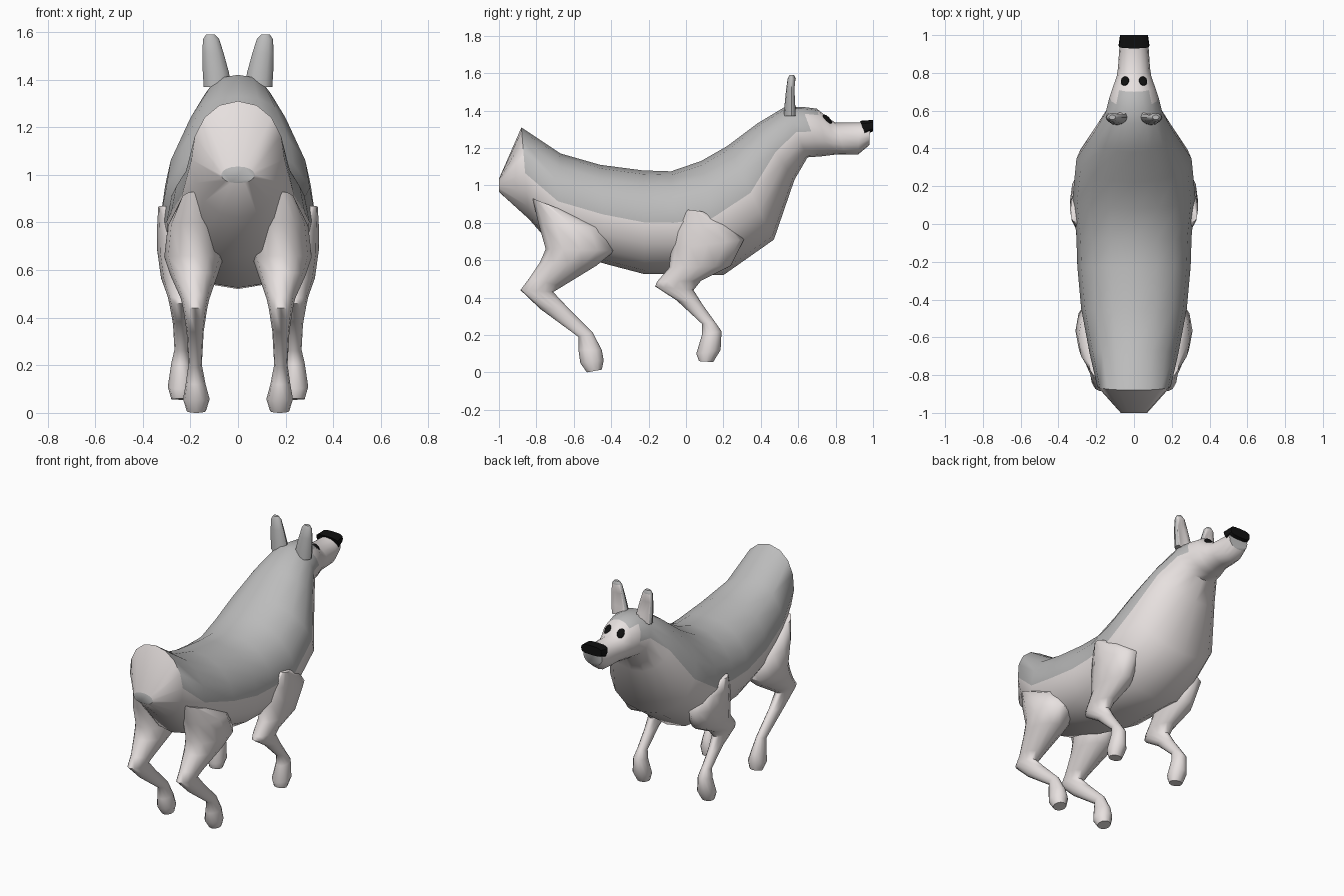
import bpy, bmesh
from math import cos, sin, pi, copysign
from mathutils import Vector, Matrix

if "Cube" in bpy.data.objects:
    bpy.data.objects.remove(bpy.data.objects["Cube"])


def material(name, c):
    m = bpy.data.materials.new(name)
    m.diffuse_color = (*c, 1)
    m.use_nodes = True
    m.node_tree.nodes["Principled BSDF"].inputs["Base Color"].default_value = m.diffuse_color
    return m


GREY = material("grey_fur", (0.5, 0.5, 0.5))
WHITE = material("white_fur", (0.8, 0.75, 0.74))
BLACK = material("black", (0.005, 0.005, 0.005))


def finish(name, bm, mats, angle=40):
    bmesh.ops.recalc_face_normals(bm, faces=bm.faces)
    me = bpy.data.meshes.new(name)
    bm.to_mesh(me)
    bm.free()
    for m in mats:
        me.materials.append(m)
    ob = bpy.data.objects.new(name, me)
    bpy.context.collection.objects.link(ob)
    bpy.ops.object.select_all(action='DESELECT')
    ob.select_set(True)
    bpy.context.view_layer.objects.active = ob
    bpy.ops.object.shade_smooth_by_angle(angle=angle * pi / 180)
    return ob


def loft(name, rings, mats, n=16, power=1.0, pick=lambda i, a: 0, angle=40):
    """Skin rings given as (centre, half axis u, half axis v); pick chooses the material."""
    bm = bmesh.new()
    rows = []
    for c, u, v in rings:
        row = []
        for k in range(n):
            a = 2 * pi * k / n
            cu = copysign(abs(cos(a)) ** power, cos(a))
            sv = copysign(abs(sin(a)) ** power, sin(a))
            row.append(bm.verts.new(c + u * cu + v * sv))
        rows.append(row)
    for i in range(len(rows) - 1):
        for k in range(n):
            j = (k + 1) % n
            f = bm.faces.new((rows[i][k], rows[i][j], rows[i + 1][j], rows[i + 1][k]))
            f.material_index = pick(i, (k + 0.5) * 2 * pi / n)
    bm.faces.new(rows[0])
    bm.faces.new(rows[-1])
    return finish(name, bm, mats, angle)


def side_rings(table, sign=1):
    """Rings from side outline pairs: y1, z1, y2, z2, half width, x centre."""
    out = []
    for y1, z1, y2, z2, w, x in table:
        p, q = Vector((x * sign, y1, z1)), Vector((x * sign, y2, z2))
        out.append(((p + q) / 2, (p - q) / 2, Vector((w, 0, 0))))
    return out


# Body, neck and head in one skin: top point, bottom point, half width
body = [(-1.0, 1.035, -1.0, 0.965, .07), (-.88, 1.31, -.84, .82, .195),
        (-.67, 1.17, -.70, .66, .235), (-.46, 1.11, -.43, .58, .28),
        (-.23, 1.08, -.22, .525, .30), (-.08, 1.075, -.05, .525, .305),
        (.08, 1.13, .20, .52, .325), (.22, 1.21, .47, .71, .305),
        (.38, 1.33, .58, 1.03, .215), (.53, 1.42, .65, 1.15, .15),
        (.62, 1.42, .72, 1.155, .13), (.70, 1.41, .76, 1.16, .11),
        (.76, 1.36, .80, 1.165, .092), (.80, 1.335, .85, 1.165, .085),
        (.93, 1.335, .92, 1.165, .078), (.985, 1.335, .98, 1.215, .07)]


def coat(i, a):
    # Grey saddle over the upper half, narrowing to a cap on the forehead
    h = cos(a)
    if 1 <= i <= 9:
        return 0 if h > 0 else 1
    return 0 if i == 10 and h > 0.75 else 1


loft("body", side_rings([(*r, 0) for r in body]), [GREY, WHITE], 16, 0.95, coat, 50)

# Legs: back and front outline points, half width, x centre
hind = [(-.82, .93, -.64, .86, .06, .18), (-.79, .80, -.43, .77, .11, .185),
        (-.75, .66, -.38, .65, .125, .185), (-.78, .59, -.48, .57, .10, .185),
        (-.84, .50, -.66, .46, .06, .18), (-.885, .44, -.71, .43, .05, .18),
        (-.78, .34, -.63, .345, .036, .18), (-.575, .19, -.50, .215, .028, .18),
        (-.575, .12, -.45, .12, .042, .178), (-.565, .05, -.44, .065, .056, .175),
        (-.53, 0, -.45, .015, .04, .175)]
fore = [(.01, .87, .09, .86, .025, .31), (-.06, .77, .24, .79, .085, .255),
        (-.08, .66, .31, .71, .097, .243), (-.09, .56, .24, .57, .085, .238),
        (-.155, .485, .08, .49, .06, .235), (-.165, .46, .04, .44, .052, .235),
        (-.05, .385, .09, .36, .036, .237), (.085, .26, .155, .27, .03, .237),
        (.085, .20, .19, .22, .042, .238), (.055, .10, .185, .12, .057, .238),
        (.07, .06, .145, .055, .042, .238)]
for sign, side in ((1, "right"), (-1, "left")):
    loft(f"hind_leg_{side}", side_rings(hind, sign), [WHITE], 12, angle=60)
    loft(f"front_leg_{side}", side_rings(fore, sign), [WHITE], 12, angle=60)

    # Ears: flattened, with a hollow pale face turned forwards
    ear = [(.087, 1.37, .057, .042), (.093, 1.43, .055, .038), (.105, 1.51, .045, .03),
           (.113, 1.57, .034, .022), (.115, 1.59, .018, .012)]
    ob = loft(f"ear_{side}",
              [(Vector((x * sign, .565, z)), Vector((w, 0, 0)), Vector((0, d, 0)))
               for x, z, w, d in ear],
              [GREY, WHITE], 12, pick=lambda i, a: 1 if sin(a) > 0.6 and i < 3 else 0)
    for v in ob.data.vertices:
        if v.co.z < 1.55 and v.co.y > .565 + .02 and abs(abs(v.co.x) - .095) < .035:
            v.co.y -= .022

    # Eyes: flat ovals lying on the slope of the brow
    bm = bmesh.new()
    bmesh.ops.create_uvsphere(bm, u_segments=16, v_segments=8, radius=1)
    bmesh.ops.transform(bm, verts=bm.verts, matrix=Matrix.Translation((.048 * sign, .757, 1.352))
                        @ Matrix.Rotation(-.85, 4, 'X') @ Matrix.Rotation(.3 * sign, 4, 'Y')
                        @ Matrix.Diagonal((.023, .034, .012, 1)))
    finish(f"eye_{side}", bm, [BLACK], 60)

# Nose cap on the muzzle tip
loft("nose", side_rings([(.93, 1.345, .96, 1.27, .082, 0), (1.0, 1.35, 1.0, 1.29, .074, 0)]),
     [BLACK], 16, 0.6)
